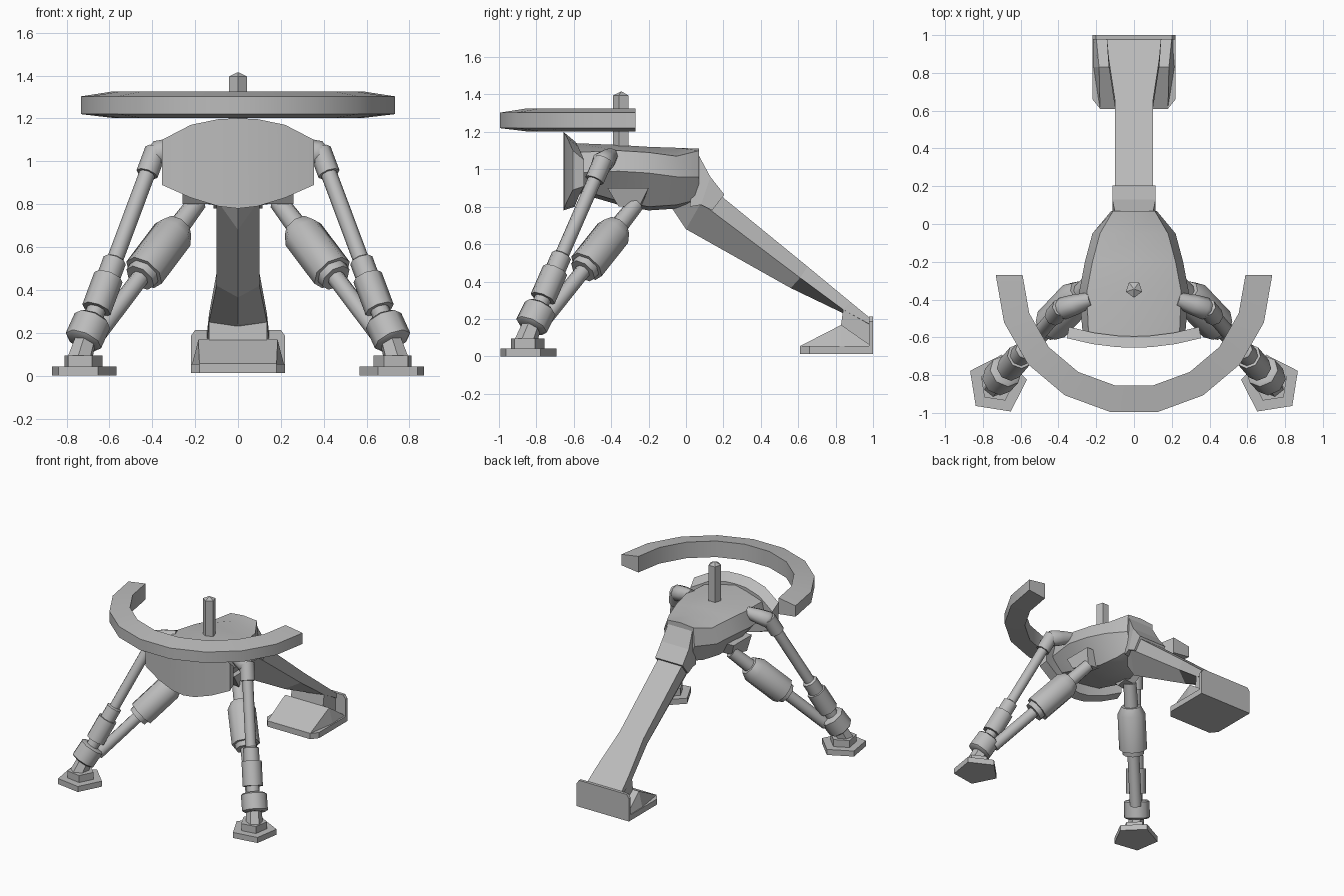
import bpy, bmesh, math
from mathutils import Vector

cube = bpy.data.objects.get("Cube")
if cube:
    bpy.data.objects.remove(cube)

grey = bpy.data.materials.new("mid_grey")
grey.use_nodes = True
grey.diffuse_color = (0.5, 0.5, 0.5, 1)
grey.node_tree.nodes["Principled BSDF"].inputs["Base Color"].default_value = (0.5, 0.5, 0.5, 1)


def finish(name, bm, smooth=0):
    bmesh.ops.remove_doubles(bm, verts=bm.verts, dist=1e-5)
    bmesh.ops.recalc_face_normals(bm, faces=bm.faces)
    me = bpy.data.meshes.new(name)
    bm.to_mesh(me)
    bm.free()
    me.materials.append(grey)
    ob = bpy.data.objects.new(name, me)
    bpy.context.collection.objects.link(ob)
    if smooth:
        bpy.ops.object.select_all(action='DESELECT')
        ob.select_set(True)
        bpy.context.view_layer.objects.active = ob
        bpy.ops.object.shade_smooth_by_angle(angle=math.radians(smooth))
    return ob


def loft(name, rings, smooth=0):
    """Skin a list of equal-length closed rings and cap both ends."""
    bm = bmesh.new()
    vs = [[bm.verts.new(p) for p in ring] for ring in rings]
    n = len(vs[0])
    for a, b in zip(vs, vs[1:]):
        for i in range(n):
            j = (i + 1) % n
            bm.faces.new((a[i], a[j], b[j], b[i]))
    bm.faces.new(vs[0][::-1])
    bm.faces.new(vs[-1])
    return finish(name, bm, smooth)


def tube(name, start, end, steps, sides=8, smooth=50, phase=0.0):
    """Turned part along start-end; steps are (fraction, radius)."""
    a, b = Vector(start), Vector(end)
    d = b - a
    u = d.cross(Vector((0, 0, 1)))
    u = u.normalized() if u.length > 1e-6 else Vector((1, 0, 0))
    v = d.normalized().cross(u)
    rings = []
    for t, r in steps:
        angs = [phase + 2 * math.pi * i / sides for i in range(sides)]
        rings.append([a + d * t + (u * math.cos(k) + v * math.sin(k)) * r for k in angs])
    return loft(name, rings, smooth)


def mirrored(half):
    """Complete a half outline (x, z) running from top centre to bottom centre."""
    return half + [(-x, z) for x, z in reversed(half) if x > 0]


# Half-circle counter ring with chamfered outer rim
ring = []
for i in range(10):
    k = math.pi * (1 + i / 9)
    c, s = math.cos(k), math.sin(k)
    ring.append([(r * c, -0.27 + r * s * 1.005, z)
                 for r, z in ((0.732, 1.22), (0.732, 1.303), (0.59, 1.325), (0.59, 1.203))])
loft("half_ring", ring, 30)

# Pentagonal mast with pointed cap
tube("mast", (0, -0.345, 1.08), (0, -0.345, 1.415),
     [(0, 0.045), (0.94, 0.045), (1, 0.004)], 5, 0, -math.pi / 2)

# Main body lofted front to back
body = []
for y, top, zc, ze, mid, zm, bot, zb in (
        (-0.60, 0.24, 1.14, 1.09, 0.27, 0.98, 0.17, 0.88),
        (-0.36, 0.25, 1.13, 1.10, 0.29, 0.99, 0.17, 0.81),
        (-0.20, 0.22, 1.12, 1.09, 0.26, 0.98, 0.14, 0.78),
        (-0.05, 0.18, 1.115, 1.07, 0.22, 0.96, 0.11, 0.79),
        (0.07, 0.11, 1.11, 1.10, 0.12, 0.96, 0.08, 0.82)):
    half = [(0, zc), (top, ze), (mid, zm), (bot, zb + 0.02), (0, zb)]
    body.append([(x, y, z) for x, z in mirrored(half)])
loft("body", body, 30)

# Bowed front shield
bm = bmesh.new()
cols = [(-0.355, 0.89, 1.10), (-0.22, 0.83, 1.17), (-0.09, 0.79, 1.197), (0, 0.78, 1.2),
        (0.09, 0.79, 1.197), (0.22, 0.83, 1.17), (0.355, 0.89, 1.10)]
shield = []
for x, lo, hi in cols:
    y = -0.655 + 0.4 * x * x
    shield.append([(x, y, lo), (x, y, hi), (x * 0.97, y + 0.06, hi - 0.05),
                   (x * 0.97, y + 0.06, lo + 0.02)])
bm.free()
loft("front_shield", shield, 30)

# Socket joining the body to the rear leg
sock = []
for w, top, low in ((0.10, (0.06, 1.09), (0.02, 0.80)),
                    (0.115, (0.13, 0.96), (0.08, 0.81)),
                    (0.115, (0.205, 0.865), (0.14, 0.78))):
    sock.append([(-w, *top), (w, *top), (w, *low), (-w, *low)])
loft("rear_socket", sock)

# Rear leg: flat top, short sides and a keel beneath
leg = []
for w, top, side, keel in ((0.10, (0.10, 0.93), (0.02, 0.87), (-0.08, 0.80)),
                           (0.10, (0.16, 0.88), (0.08, 0.82), (0.0, 0.68)),
                           (0.10, (0.65, 0.48), (0.61, 0.42), (0.56, 0.365)),
                           (0.135, (0.88, 0.29), (0.84, 0.25), (0.82, 0.24)),
                           (0.145, (0.99, 0.20), (0.985, 0.17), (0.985, 0.15))):
    leg.append([(-w, *top), (w, *top), (w, *side), (0, *keel), (-w, *side)])
loft("rear_leg", leg)

# Leg base block between the beam and the rear foot
loft("rear_ankle", [[(x, 0.84, 0.25), (x, 0.99, 0.18), (x, 0.99, 0.05), (x, 0.82, 0.10)]
                    for x in (-0.135, 0.135)])

# Rear foot: chamfered sole, wedge and heel plate
sole = [(-0.22, 1.0), (-0.22, 0.66), (-0.18, 0.61), (0.18, 0.61), (0.22, 0.66), (0.22, 1.0)]
loft("rear_sole", [[(x, y, z) for x, y in sole] for z in (0.012, 0.055)])
wedge = [[(-a, y, 0.05), (a, y, 0.05), (b, y, z), (-b, y, z)]
         for y, a, b, z in ((0.612, 0.18, 0.18, 0.056), (0.83, 0.215, 0.185, 0.168),
                            (0.985, 0.215, 0.2, 0.06))]
loft("rear_wedge", wedge)
heel = mirrored([(0.20, 0.213), (0.22, 0.185), (0.22, 0.012)])
loft("heel_plate", [[(x, y, z) for x, z in heel] for y in (0.978, 1.0)])

# Paired front legs
for side, sx in (("left", 1), ("right", -1)):
    def at(x, y, z):
        return (x * sx, y, z)

    # Pentagonal pad with a raised block
    for part, z0, z1, r in (("pad", 0, 0.042, 0.16), ("pad_block", 0.04, 0.095, 0.095)):
        rings = []
        for z in (z0, z1):
            angs = [math.radians(-45 + 72 * i) for i in range(5)]
            rings.append([at(0.725 + r * math.cos(k), -0.85 + r * math.sin(k), z) for k in angs])
        loft(f"{side}_{part}", rings)

    # Ankle and clamp
    tube(f"{side}_ankle", at(0.74, -0.86, 0.07), at(0.70, -0.81, 0.2), [(0, 0.06), (1, 0.05)], 6, 0)
    tube(f"{side}_clamp", at(0.725, -0.83, 0.155), at(0.675, -0.775, 0.265),
         [(0, 0.075), (0.08, 0.09), (0.92, 0.09), (1, 0.075)])

    # Long outer strut with sleeve
    tube(f"{side}_outer_strut", at(0.69, -0.80, 0.23), at(0.395, -0.455, 1.02),
         [(0, 0.045), (0.1, 0.045), (0.1, 0.07), (0.29, 0.07), (0.29, 0.055),
          (0.39, 0.055), (0.40, 0.038), (0.9, 0.038), (0.9, 0.052), (1.04, 0.052)])
    tube(f"{side}_knuckle", at(0.40, -0.455, 1.03), at(0.23, -0.40, 1.075),
         [(0, 0.045), (0.12, 0.06), (0.5, 0.055), (1, 0.04)])

    # Inner strut with large barrel
    tube(f"{side}_inner_strut", at(0.65, -0.755, 0.2), at(0.19, -0.27, 0.81),
         [(0, 0.042), (0.42, 0.042), (0.42, 0.075), (0.46, 0.078), (0.46, 0.098),
          (0.75, 0.098), (0.81, 0.07), (0.81, 0.05), (1, 0.045)])
    # Housing under the body that holds the inner strut
    base = [(0.10, -0.42), (0.26, -0.42), (0.26, -0.20), (0.10, -0.20)]
    tip = [(0.14, -0.34), (0.26, -0.36), (0.21, -0.25), (0.12, -0.24)]
    loft(f"{side}_strut_housing", [[at(x, y, 0.90) for x, y in base],
                                   [at(x, y, 0.80) for x, y in tip]])
